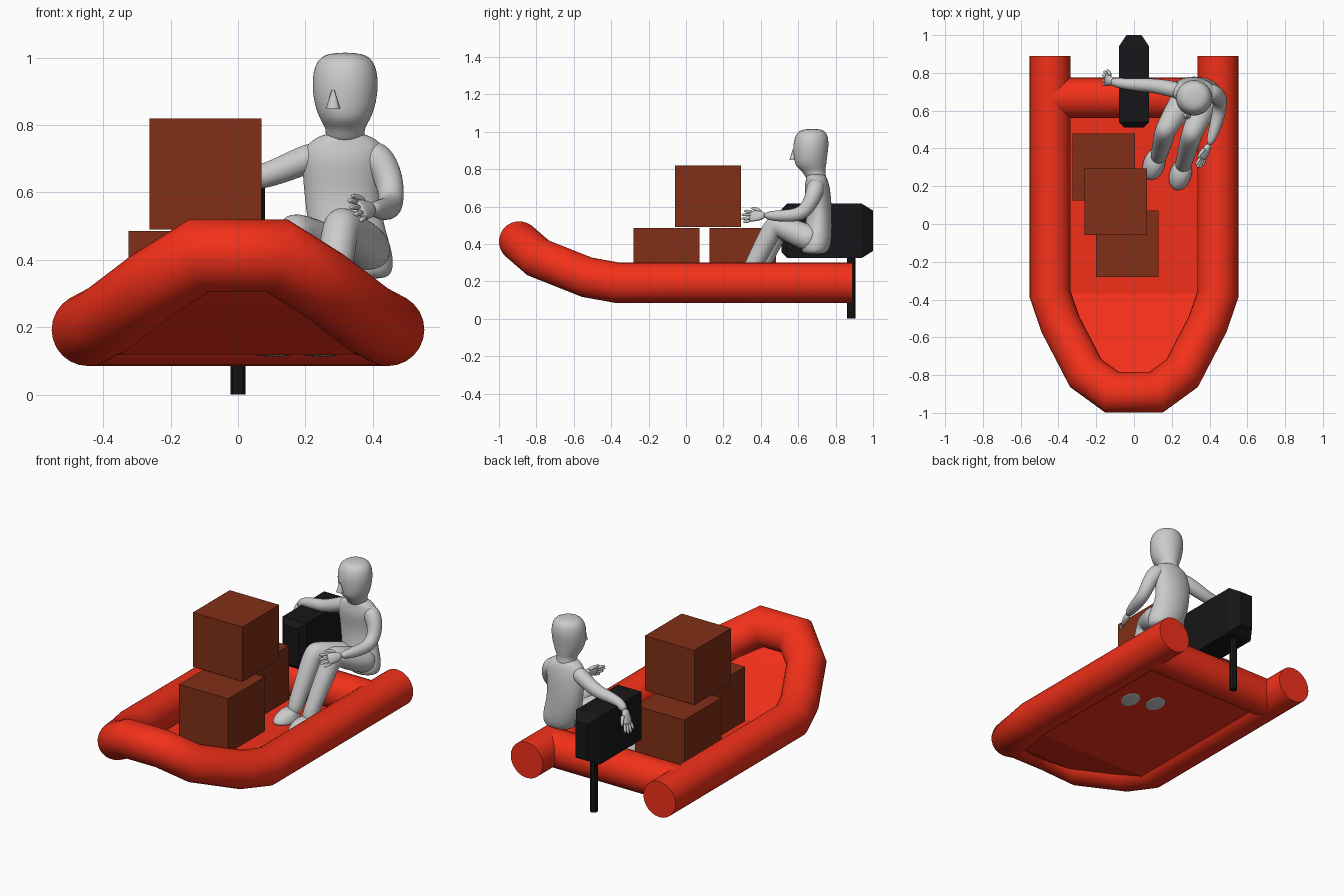
import bpy, bmesh, math
from mathutils import Vector, Matrix

if "Cube" in bpy.data.objects:
    bpy.data.objects.remove(bpy.data.objects["Cube"])


def material(name, col):
    m = bpy.data.materials.new(name)
    m.diffuse_color = (*col, 1)
    m.use_nodes = True
    m.node_tree.nodes["Principled BSDF"].inputs["Base Color"].default_value = m.diffuse_color
    return m


RED = material("red_rubber", (0.9, 0.03, 0.01))
BROWN = material("brown_box", (0.22, 0.028, 0.008))
BLACK = material("black_motor", (0.008, 0.008, 0.009))


def finish(name, bm, mat=None, smooth=None, subsurf=0):
    bmesh.ops.recalc_face_normals(bm, faces=bm.faces)
    me = bpy.data.meshes.new(name)
    bm.to_mesh(me)
    bm.free()
    ob = bpy.data.objects.new(name, me)
    bpy.context.collection.objects.link(ob)
    if mat:
        me.materials.append(mat)
    if subsurf:
        mod = ob.modifiers.new("smooth", "SUBSURF")
        mod.levels = mod.render_levels = subsurf
    if smooth:
        bpy.ops.object.select_all(action='DESELECT')
        ob.select_set(True)
        bpy.context.view_layer.objects.active = ob
        bpy.ops.object.shade_smooth_by_angle(angle=math.radians(smooth))
    return ob


def loft(name, rings, **kw):
    """Skin a list of equal-length vertex rings and cap both ends."""
    bm = bmesh.new()
    rows = [[bm.verts.new(p) for p in r] for r in rings]
    n = len(rows[0])
    for a, b in zip(rows, rows[1:]):
        for i in range(n):
            bm.faces.new((a[i], a[(i + 1) % n], b[(i + 1) % n], b[i]))
    bm.faces.new(rows[0])
    bm.faces.new(rows[-1])
    return finish(name, bm, **kw)


def tube(name, pts, radii, sides=12, **kw):
    """Sweep a circle along a path with mitred corners."""
    pts = [Vector(p) for p in pts]
    if not isinstance(radii, (list, tuple)):
        radii = [radii] * len(pts)
    dirs = [(b - a).normalized() for a, b in zip(pts, pts[1:])]
    u = dirs[0].orthogonal().normalized()
    v = dirs[0].cross(u)
    ws = [u * math.cos(2 * math.pi * i / sides) + v * math.sin(2 * math.pi * i / sides)
          for i in range(sides)]
    rings = []
    for i, p in enumerate(pts):
        d = dirs[max(i - 1, 0)]
        n = (d + dirs[min(i, len(dirs) - 1)]).normalized()
        ws = [w - d * (w.dot(n) / d.dot(n)) for w in ws]
        rings.append([p + w * radii[i] for w in ws])
    return loft(name, rings, **kw)


def stack(name, rows, sides=16, **kw):
    """Horizontal ellipses: (z, centre x, centre y, radius x, radius y)."""
    return loft(name, [[(cx + rx * math.cos(2 * math.pi * i / sides),
                         cy + ry * math.sin(2 * math.pi * i / sides), z)
                        for i in range(sides)] for z, cx, cy, rx, ry in rows], **kw)


def box(name, x0, x1, y0, y1, z0, z1, mat):
    loft(name, [[(x0, y0, z), (x1, y0, z), (x1, y1, z), (x0, y1, z)] for z in (z0, z1)], mat=mat)


# inflatable hull tube and rear cross tube
half = [(0.445, 0.89, 0.193), (0.445, -0.37, 0.193), (0.39, -0.53, 0.222),
        (0.255, -0.79, 0.325), (0.115, -0.892, 0.413)]
tube("hull_tube", half + [(-x, y, z) for x, y, z in reversed(half)], 0.108, 24, mat=RED, smooth=60)
tube("cross_tube", [(-0.445, 0.668, 0.193), (0.445, 0.668, 0.193)], 0.108, 24, mat=RED, smooth=60)

# floor sheet, rising towards the bow
bm = bmesh.new()
rows = [[bm.verts.new((s * x, y, z)) for s in (-1, 1)] for x, y, z in
        [(0.42, 0.66, 0.118), (0.42, -0.37, 0.118), (0.37, -0.53, 0.175),
         (0.24, -0.77, 0.27), (0.12, -0.86, 0.325)]]
for a, b in zip(rows, rows[1:]):
    bm.faces.new((a[0], a[1], b[1], b[0]))
finish("floor", bm, mat=RED)

# cargo boxes
box("box_rear", -0.325, 0.005, 0.125, 0.48, 0.155, 0.485, BROWN)
box("box_front", -0.2, 0.13, -0.28, 0.072, 0.155, 0.485, BROWN)
box("box_top", -0.262, 0.07, -0.058, 0.295, 0.49, 0.82, BROWN)

# outboard motor
loft("motor_cowl", [[(sx * a, y, 0.47 + sz * b) for sx, sz in ((-1, -1), (1, -1), (1, 1), (-1, 1))]
                    for y, a, b in ((0.51, 0.05, 0.115), (0.54, 0.08, 0.145),
                                    (0.94, 0.08, 0.145), (1.0, 0.04, 0.108))], mat=BLACK)
tube("motor_shaft", [(0, 0.883, 0), (0, 0.883, 0.34)], 0.022, 8, mat=BLACK)

# pilot torso and head
SM = dict(smooth=80, subsurf=2)
stack("pilot_torso", [(0.78, 0.317, 0.69, 0.05, 0.05), (0.75, 0.317, 0.70, 0.115, 0.057),
                      (0.70, 0.315, 0.70, 0.13, 0.072), (0.60, 0.307, 0.715, 0.113, 0.066),
                      (0.50, 0.32, 0.71, 0.115, 0.072), (0.42, 0.345, 0.695, 0.118, 0.085),
                      (0.365, 0.36, 0.69, 0.103, 0.078), (0.342, 0.37, 0.685, 0.07, 0.05)], **SM)
stack("pilot_head", [(0.74, 0.317, 0.70, 0.065, 0.06), (0.785, 0.318, 0.685, 0.054, 0.057),
                     (0.812, 0.318, 0.667, 0.074, 0.084), (0.86, 0.318, 0.665, 0.094, 0.09),
                     (0.93, 0.318, 0.668, 0.102, 0.099), (0.99, 0.318, 0.672, 0.09, 0.087),
                     (1.016, 0.318, 0.675, 0.052, 0.052)], **SM)
bm = bmesh.new()
bmesh.ops.create_cone(bm, cap_ends=True, segments=8, radius1=0.021, radius2=0.004, depth=0.055,
                      matrix=Matrix.Translation((0.282, 0.574, 0.877)))
finish("pilot_nose", bm, smooth=60)

# legs with oval feet
for side, hip, knee, ankle, foot in (
        ("right", (0.28, 0.68, 0.425), (0.165, 0.495, 0.485), (0.135, 0.37, 0.22), (0.105, 0.315)),
        ("left", (0.39, 0.67, 0.425), (0.305, 0.475, 0.505), (0.265, 0.325, 0.22), (0.245, 0.26))):
    h, k, a = Vector(hip), Vector(knee), Vector(ankle)
    tube(side + "_leg", [h + (h - k) * 0.15, h, h.lerp(k, 0.75), k, k.lerp(a, 0.25), a,
                         a - Vector((0.01, 0.02, 0.07))],
         [0.05, 0.08, 0.063, 0.055, 0.058, 0.045, 0.045], **SM)
    ob = stack(side + "_foot", [(0.112, 0, 0, 0.05, 0.075), (0.125, 0, 0, 0.062, 0.092),
                                (0.16, 0, 0.01, 0.055, 0.08), (0.195, 0, 0.03, 0.035, 0.045)], **SM)
    ob.location = (foot[0], foot[1], 0)
    ob.rotation_euler.z = -0.3

# arms
arms = {
    "right": ([(0.25, 0.70, 0.715), (0.205, 0.715, 0.70), (0.09, 0.735, 0.65),
               (0.03, 0.735, 0.64), (-0.08, 0.745, 0.63), (-0.12, 0.755, 0.59)],
              [0.04, 0.047, 0.038, 0.036, 0.028, 0.023]),
    "left": ([(0.37, 0.70, 0.72), (0.415, 0.695, 0.705), (0.452, 0.675, 0.64),
              (0.457, 0.63, 0.56), (0.44, 0.54, 0.548), (0.395, 0.41, 0.552)],
             [0.04, 0.052, 0.044, 0.037, 0.036, 0.023])}
for side, (path, radii) in arms.items():
    tube(side + "_arm", path, radii, **SM)

# hands: palm, four fingers and a thumb
for side, wrist, aim, across in (
        ("right", (-0.12, 0.755, 0.595), (-0.35, 0.15, -0.92), (0.1, 1, 0.1)),
        ("left", (0.395, 0.415, 0.552), (-0.42, -0.9, -0.05), (-0.45, 0.2, 0.87))):
    w, d = Vector(wrist), Vector(aim).normalized()
    c = Vector(across)
    c = (c - d * c.dot(d)).normalized()
    up = d.cross(c)
    loft(side + "_palm", [[w + d * t + c * (b * math.cos(i * math.pi / 4)) +
                           up * (e * math.sin(i * math.pi / 4)) for i in range(8)]
                          for t, b, e in ((-0.01, 0.02, 0.02), (0.03, 0.034, 0.019),
                                          (0.07, 0.037, 0.016), (0.08, 0.028, 0.01))], **SM)
    for f, (s, length) in enumerate(((-1.5, 0.05), (-0.5, 0.065), (0.5, 0.068), (1.5, 0.058))):
        p = w + d * 0.065 + c * (s * 0.017)
        q = p + (d + c * s * 0.12).normalized() * length
        tube(f"{side}_finger_{f + 1}", [p, p.lerp(q, 0.8), q], [0.01, 0.009, 0.005], 8,
             smooth=80, subsurf=1)
    p = w + d * 0.02 + c * 0.022
    tube(side + "_thumb", [p, p + d * 0.03 + c * 0.022, p + d * 0.065 + c * 0.028],
         [0.013, 0.011, 0.006], 8, smooth=80, subsurf=1)
